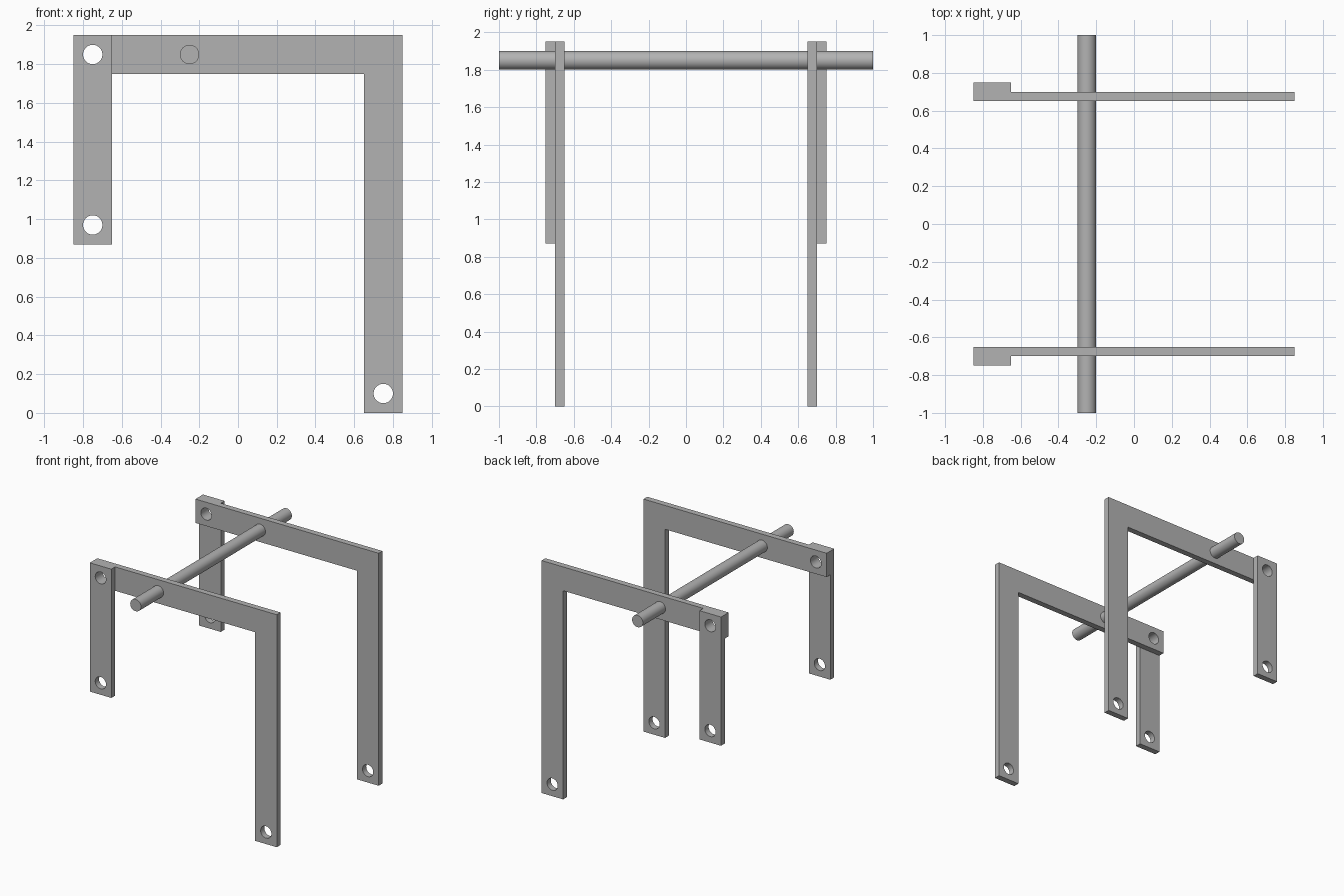
import bpy
import bmesh
from math import cos, sin, pi, radians

cube = bpy.data.objects.get("Cube")
if cube:
    bpy.data.objects.remove(cube, do_unlink=True)

grey = bpy.data.materials.new("plain_grey")
grey.use_nodes = True
colour = (0.45, 0.45, 0.45, 1)
grey.diffuse_color = colour
grey.node_tree.nodes["Principled BSDF"].inputs["Base Color"].default_value = colour

HOLE_R = 0.05
THICK = 0.05


def finish(obj):
    """Weld, assign the material and smooth only the round surfaces."""
    bm = bmesh.new()
    bm.from_mesh(obj.data)
    bmesh.ops.remove_doubles(bm, verts=bm.verts, dist=0.0001)
    bmesh.ops.recalc_face_normals(bm, faces=bm.faces)
    bm.to_mesh(obj.data)
    bm.free()
    obj.data.materials.clear()
    obj.data.materials.append(grey)
    bpy.ops.object.select_all(action='DESELECT')
    obj.select_set(True)
    bpy.context.view_layer.objects.active = obj
    bpy.ops.object.shade_smooth_by_angle(angle=radians(30))


def plate(name, outline, holes, y):
    """Flat upright plate: an x/z outline with round holes, centred at depth y."""
    curve = bpy.data.curves.new(name, 'CURVE')
    curve.dimensions = '2D'
    curve.fill_mode = 'BOTH'
    curve.extrude = THICK / 2
    circles = [[(cx + HOLE_R * cos(2 * pi * i / 32), cz + HOLE_R * sin(2 * pi * i / 32))
                for i in range(32)] for cx, cz in holes]
    for points in [outline] + circles:
        spline = curve.splines.new('POLY')
        spline.points.add(len(points) - 1)
        for p, (x, z) in zip(spline.points, points):
            p.co = (x, z, 0, 1)
        spline.use_cyclic_u = True
    obj = bpy.data.objects.new(name, curve)
    bpy.context.collection.objects.link(obj)
    obj.location.y = y
    obj.rotation_euler.x = pi / 2
    bpy.ops.object.select_all(action='DESELECT')
    obj.select_set(True)
    bpy.context.view_layer.objects.active = obj
    bpy.ops.object.convert(target='MESH')
    finish(bpy.context.object)


# Side frames: top rail and long leg in one plate, short leg bolted outside
frame = [(-0.85, 1.95), (-0.85, 1.75), (0.65, 1.75), (0.65, 0), (0.85, 0), (0.85, 1.95)]
short_leg = [(-0.85, 0.87), (-0.65, 0.87), (-0.65, 1.95), (-0.85, 1.95)]
for side, s in (("front", -1), ("back", 1)):
    plate(side + "_frame", frame, [(-0.75, 1.85), (0.75, 0.1)], s * 0.675)
    plate(side + "_short_leg", short_leg, [(-0.75, 1.85), (-0.75, 0.97)], s * 0.725)

# Cross rod running through both rails
bpy.ops.mesh.primitive_cylinder_add(vertices=32, radius=0.05, depth=2,
                                    location=(-0.25, 0, 1.85), rotation=(pi / 2, 0, 0))
rod = bpy.context.object
rod.name = "cross_rod"
finish(rod)
